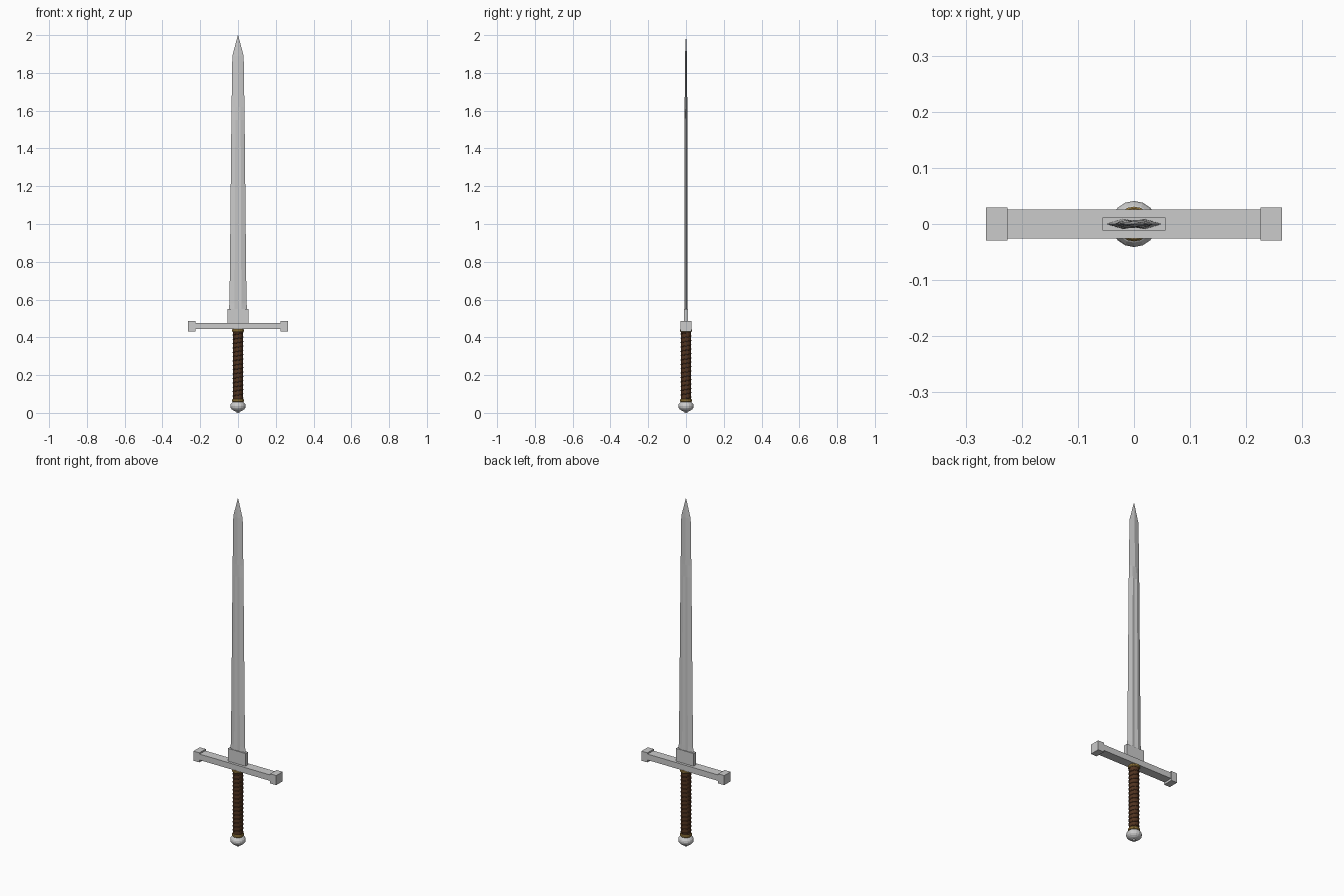
import bpy, bmesh, math

if "Cube" in bpy.data.objects:
    bpy.data.objects.remove(bpy.data.objects["Cube"])


def material(name, rgb):
    m = bpy.data.materials.new(name)
    m.diffuse_color = (*rgb, 1)
    m.use_nodes = True
    m.node_tree.nodes["Principled BSDF"].inputs["Base Color"].default_value = m.diffuse_color
    return m


leather = material("leather", (0.085, 0.035, 0.015))
brass = material("brass", (0.40, 0.25, 0.06))


def box(name, center, size):
    bpy.ops.mesh.primitive_cube_add(size=1, location=center)
    ob = bpy.context.object
    ob.name = name
    ob.scale = size
    bpy.ops.object.transform_apply(location=False, rotation=False, scale=True)
    return ob


def loft(name, rings, mat=None):
    """Skin a list of equally sized vertex rings and cap both ends."""
    bm = bmesh.new()
    vs = [[bm.verts.new(p) for p in r] for r in rings]
    n = len(rings[0])
    for a, b in zip(vs, vs[1:]):
        for i in range(n):
            j = (i + 1) % n
            bm.faces.new((a[i], a[j], b[j], b[i]))
    bm.faces.new(vs[0][::-1])
    bm.faces.new(vs[-1])
    bmesh.ops.remove_doubles(bm, verts=bm.verts, dist=1e-5)
    bmesh.ops.recalc_face_normals(bm, faces=bm.faces)
    me = bpy.data.meshes.new(name)
    bm.to_mesh(me)
    bm.free()
    ob = bpy.data.objects.new(name, me)
    bpy.context.collection.objects.link(ob)
    if mat:
        me.materials.append(mat)
    return ob


def lathe(name, profile, n=16, mat=None):
    return loft(name, [[(r * math.cos(2 * math.pi * i / n), r * math.sin(2 * math.pi * i / n), z)
                        for i in range(n)] for r, z in profile], mat)


# Blade: shallow fuller fading into a diamond section, then the point
def section(z, w, t, fuller):
    shoulder = t if fuller else 0.6 * t
    mid = 0.65 * t if fuller else t
    half = [(w, 0), (0.4 * w, shoulder), (0, mid), (-0.4 * w, shoulder)]
    return [(x, y, z) for x, y in half] + [(-x, -y, z) for x, y in half]


loft("blade", [section(*s) for s in (
    (0.48, 0.050, 0.009, True), (0.55, 0.049, 0.009, True),
    (0.58, 0.045, 0.009, True), (0.85, 0.042, 0.0085, True),
    (1.55, 0.035, 0.007, True), (1.62, 0.034, 0.007, False),
    (1.89, 0.030, 0.005, False), (2.0, 0.0008, 0.0005, False))])

# Crossguard with block ends and the sleeve at the blade root
box("blade_sleeve", (0, 0, 0.51), (0.112, 0.023, 0.08))
box("crossguard_bar", (0, 0, 0.46), (0.46, 0.052, 0.034))
for side, label in ((-1, "left"), (1, "right")):
    box("crossguard_end_" + label, (side * 0.2445, 0, 0.458), (0.038, 0.058, 0.055))

# Grip core and the two collars
lathe("grip", [(0.0265, 0.06), (0.0265, 0.445)], 16, leather)
for label, z in (("lower", 0.058), ("upper", 0.428)):
    lathe("grip_collar_" + label,
          [(0.028, z), (0.031, z + 0.004), (0.031, z + 0.012), (0.028, z + 0.016)], 16, brass)

# Leather cord spiralling around the grip
curve = bpy.data.curves.new("grip_wrap", "CURVE")
curve.dimensions = "3D"
curve.bevel_depth = 0.0028
curve.bevel_resolution = 1
curve.use_fill_caps = True
turns, per_turn = 15, 16
count = turns * per_turn + 1
spline = curve.splines.new("POLY")
spline.points.add(count - 1)
for i, p in enumerate(spline.points):
    a = 2 * math.pi * i / per_turn
    p.co = (0.0265 * math.cos(a), 0.0265 * math.sin(a), 0.078 + 0.346 * i / (count - 1), 1)
curve.materials.append(leather)
bpy.context.collection.objects.link(bpy.data.objects.new("grip_wrap", curve))

# Pommel: flattened low-poly ball with a small peened stud
bpy.ops.mesh.primitive_uv_sphere_add(segments=16, ring_count=10, radius=0.041, location=(0, 0, 0.036))
pommel = bpy.context.object
pommel.name = "pommel"
pommel.scale = (1, 1, 0.72)
bpy.ops.object.transform_apply(location=False, rotation=False, scale=True)
lathe("pommel_stud", [(0.007, 0.0), (0.009, 0.004), (0.009, 0.012)], 12)
